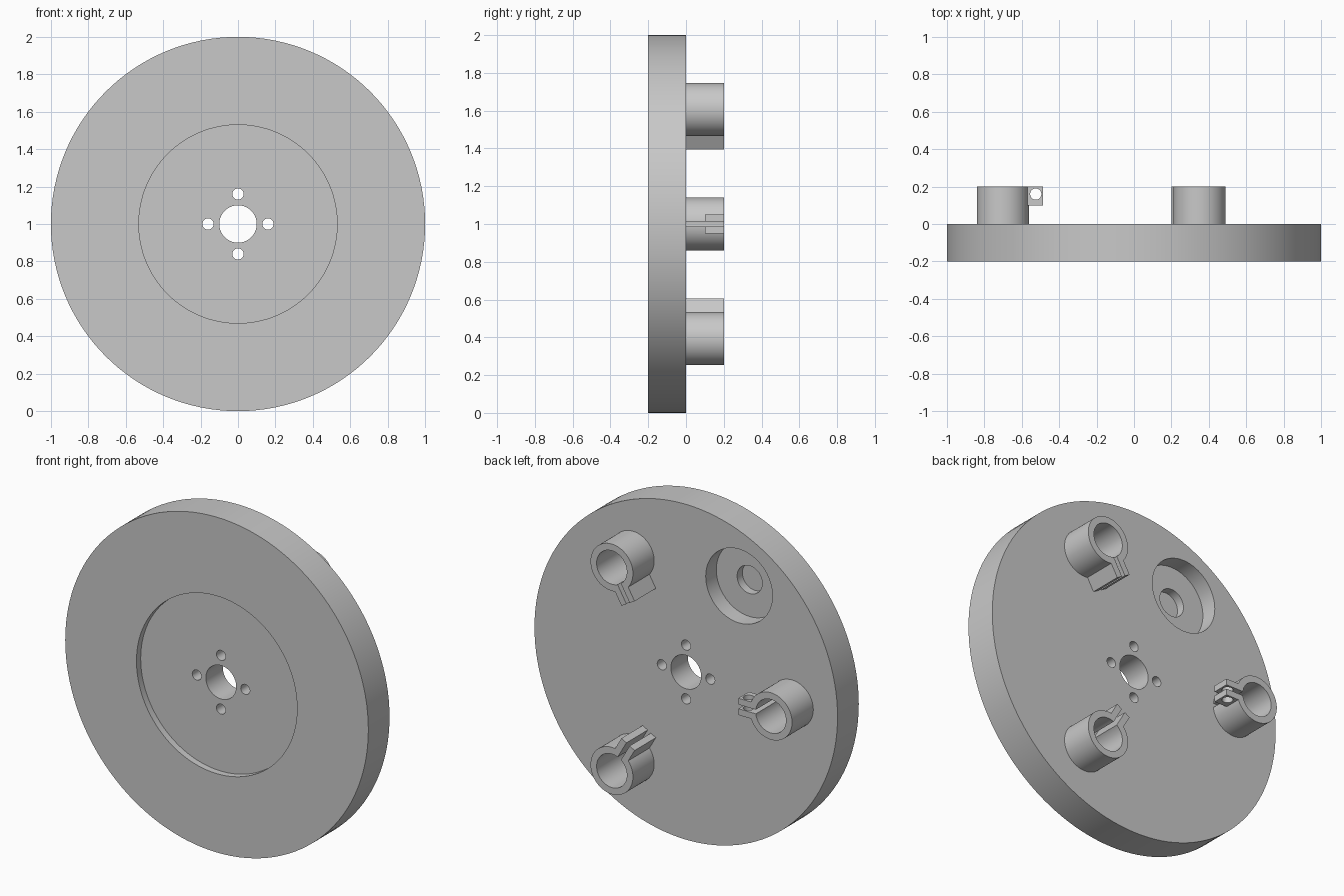
import bpy
from math import pi, cos, sin, radians

if "Cube" in bpy.data.objects:
    bpy.data.objects.remove(bpy.data.objects["Cube"])

grey = bpy.data.materials.new("plain_grey")
grey.use_nodes = True
grey.diffuse_color = (0.58, 0.58, 0.58, 1)
grey.node_tree.nodes["Principled BSDF"].inputs["Base Color"].default_value = grey.diffuse_color

CENTRE_Z = 1.0
BOSS_RING = 0.7


def polar(radius, angle):
    """Point (x, z) on a circle around the wheel axis."""
    return radius * cos(angle), CENTRE_Z + radius * sin(angle)


def cylinder(name, radius, y0, y1, spot=(0, CENTRE_Z), sides=64):
    """Cylinder along y from y0 to y1."""
    bpy.ops.mesh.primitive_cylinder_add(
        vertices=sides, radius=radius, depth=y1 - y0,
        location=(spot[0], (y0 + y1) / 2, spot[1]), rotation=(pi / 2, 0, 0))
    ob = bpy.context.object
    ob.name = name
    return ob


def radial_box(name, r0, r1, y0, y1, width, angle):
    """Box running along a spoke from radius r0 to r1."""
    x, z = polar((r0 + r1) / 2, angle)
    bpy.ops.mesh.primitive_cube_add(
        size=1, location=(x, (y0 + y1) / 2, z), rotation=(0, -angle, 0))
    ob = bpy.context.object
    ob.name = name
    ob.scale = (r1 - r0, y1 - y0, width)
    return ob


def combine(target, other, operation):
    """Apply a boolean and drop the helper."""
    bpy.context.view_layer.update()
    bpy.ops.object.select_all(action='DESELECT')
    target.select_set(True)
    bpy.context.view_layer.objects.active = target
    mod = target.modifiers.new("cut", 'BOOLEAN')
    mod.operation = operation
    mod.solver = 'EXACT'
    mod.object = other
    bpy.ops.object.modifier_apply(modifier=mod.name)
    bpy.data.objects.remove(other)


def finish(ob):
    ob.data.materials.clear()
    ob.data.materials.append(grey)
    bpy.ops.object.select_all(action='DESELECT')
    ob.select_set(True)
    bpy.context.view_layer.objects.active = ob
    bpy.ops.object.shade_smooth_by_angle(angle=radians(30))


boss_angles = [radians(a) for a in (60, 180, 300)]

# Wheel plate with front recess, axle hole and bolt holes
plate = cylinder("wheel_plate", 1.0, -0.2, 0.0, sides=128)
cuts = [cylinder("front_recess", 0.53, -0.3, -0.16, sides=128),
        cylinder("axle_hole", 0.1, -0.3, 0.1)]
for i in range(4):
    cuts.append(cylinder("bolt_hole", 0.03, -0.3, 0.1, polar(0.16, i * pi / 2), 32))

# Stepped round pocket in the back
pocket_spot = polar(BOSS_RING, radians(120))
cuts.append(cylinder("pocket", 0.22, -0.1, 0.1, pocket_spot))
cuts.append(cylinder("pocket_hole", 0.083, -0.15, 0.1, pocket_spot))

# Blind bores behind the clamp bosses
for a in boss_angles:
    cuts.append(cylinder("bore", 0.1, -0.1, 0.1, polar(BOSS_RING, a)))
for c in cuts:
    combine(plate, c, 'DIFFERENCE')
finish(plate)

# Split clamp bosses, ears pointing at the axle
for name, a in zip(("upper_left", "right", "lower_left"), boss_angles):
    spot = polar(BOSS_RING, a)
    short_ear = name == "right"
    boss = cylinder(name + "_clamp_boss", 0.14, 0.0, 0.2, spot)
    ear = radial_box("ear", 0.485, 0.59, 0.1 if short_ear else 0.0, 0.2, 0.1, a)
    combine(boss, ear, 'UNION')
    combine(boss, cylinder("bore", 0.1, -0.1, 0.3, spot), 'DIFFERENCE')
    combine(boss, radial_box("slit", 0.45, 0.65, -0.1, 0.3, 0.025, a), 'DIFFERENCE')
    if short_ear:
        # Clamp screw hole across the ears
        bpy.ops.mesh.primitive_cylinder_add(
            vertices=32, radius=0.03, depth=0.3, location=(-0.525, 0.16, CENTRE_Z))
        combine(boss, bpy.context.object, 'DIFFERENCE')
    finish(boss)
